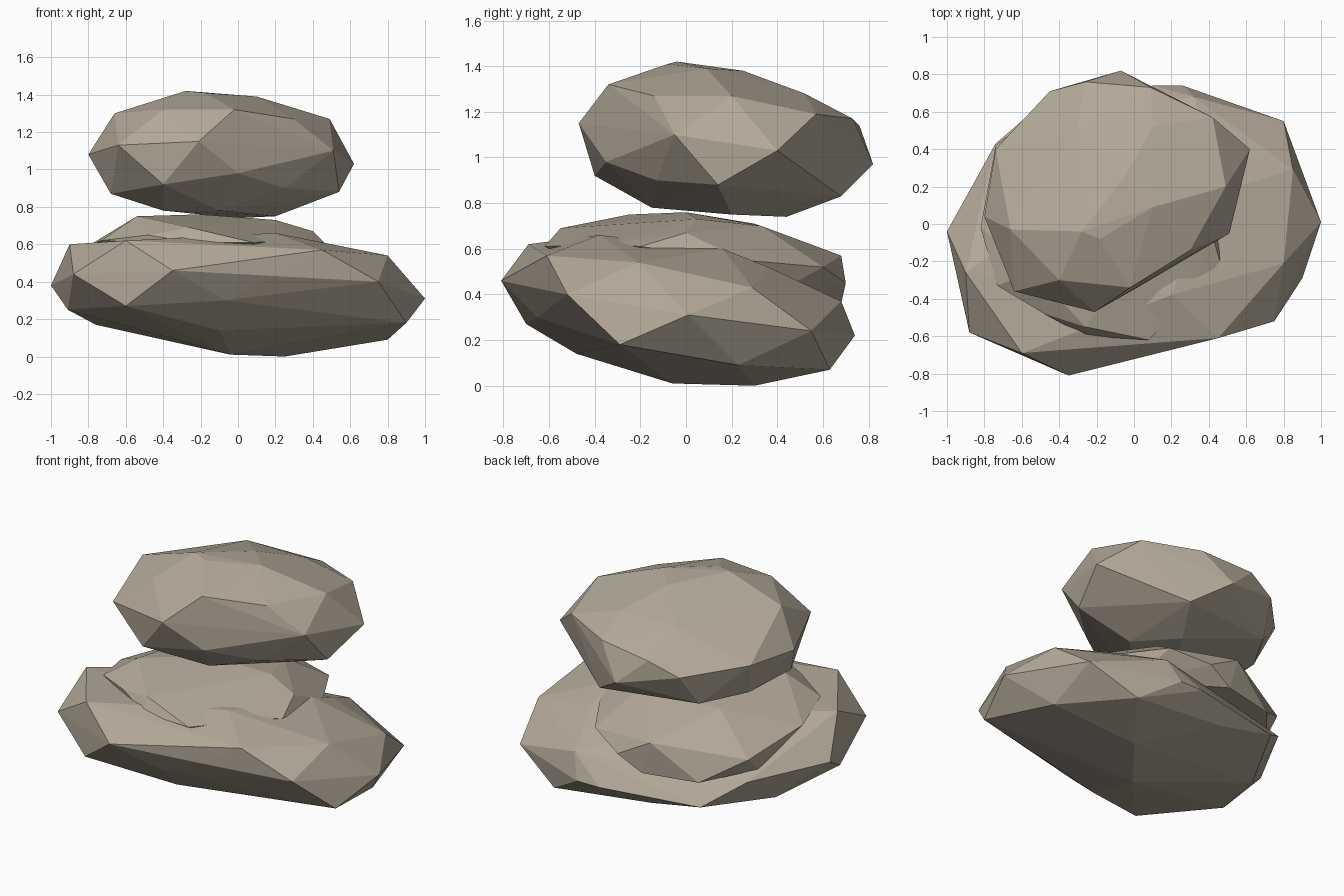
import bpy
import bmesh

# Remove the default cube only
default_cube = bpy.data.objects.get("Cube")
if default_cube:
    bpy.data.objects.remove(default_cube, do_unlink=True)


def make_material(name, color):
    """One flat colour for viewport and render."""
    material = bpy.data.materials.new(name)
    material.use_nodes = True
    material.diffuse_color = color
    shader = material.node_tree.nodes["Principled BSDF"]
    shader.inputs["Base Color"].default_value = color
    shader.inputs["Roughness"].default_value = .9
    return material


def make_stone(name, crown, girdle, base, material):
    """Wrap a faceted stone around its upper, widest and lower contours."""
    bm = bmesh.new()
    for contour in (crown, girdle, base):
        for point in contour:
            bm.verts.new(point)
    bmesh.ops.convex_hull(bm, input=bm.verts[:])
    # Drop points swallowed by the hull
    inside = [v for v in bm.verts if not v.link_faces]
    bmesh.ops.delete(bm, geom=inside, context="VERTS")
    bmesh.ops.recalc_face_normals(bm, faces=bm.faces[:])

    mesh = bpy.data.meshes.new(name)
    bm.to_mesh(mesh)
    bm.free()
    mesh.materials.append(material)
    stone = bpy.data.objects.new(name, mesh)
    bpy.context.collection.objects.link(stone)
    for polygon in mesh.polygons:
        polygon.use_smooth = False


stone_grey = make_material("warm grey stone", (.45, .395, .315, 1))

# Broad bottom stone, tipping down towards the back left
make_stone(
    "bottom_stone",
    crown=[
        (-.9, -.26, .6), (-.6, -.69, .62), (.45, -.61, .57),
        (.2, -.38, .66), (.8, -.21, .54), (.42, .16, .6),
        (.42, .36, .52), (-.4, .1, .6),
    ],
    girdle=[
        (-1, -.04, .38), (-.88, -.58, .44), (-.35, -.81, .46),
        (.2, -.67, .43), (.75, -.52, .4), (1, .01, .31),
        (.85, .29, .43), (.8, .55, .24), (.32, .68, .37),
        (.26, .74, .22), (.1, .74, .22), (-.53, .61, .21),
        (-.74, .43, .36),
    ],
    base=[
        (-.91, -.27, .25), (-.6, -.7, .27), (-.07, -.65, .3),
        (.9, -.29, .18), (.8, .23, .09), (.5, .63, .07),
        (-.17, .6, .14), (-.76, .17, .17), (-.1, -.48, .14),
        (-.04, -.06, .01), (.25, .3, 0),
    ],
    material=stone_grey,
)

# Thin middle stone, sunk into the bottom one
make_stone(
    "middle_stone",
    crown=[
        (-.54, -.25, .75), (-.2, 0, .76), (.2, .05, .73),
        (-.26, -.55, .69), (.1, .33, .7), (-.45, .3, .71),
        (.4, 0, .67),
    ],
    girdle=[
        (-.82, -.02, .58), (-.73, -.33, .62), (-.48, -.48, .65),
        (-.26, -.6, .61), (.08, -.62, .61), (.33, -.35, .62),
        (.46, -.2, .61), (.43, .25, .55), (.23, .6, .52),
        (0, .7, .45), (-.22, .68, .57), (-.74, .42, .5),
    ],
    base=[
        (-.5, -.2, .4), (.2, -.2, .42), (.3, .35, .38),
        (-.16, .68, .36), (-.51, .6, .36), (-.74, .32, .4),
    ],
    material=stone_grey,
)

# Rounded top stone, resting on the middle one
make_stone(
    "top_stone",
    crown=[
        (-.66, -.03, 1.3), (-.4, -.3, 1.32), (-.02, -.34, 1.32),
        (.3, -.14, 1.27), (-.18, -.08, 1.41), (-.28, -.04, 1.42),
        (.1, .09, 1.39), (-.05, .25, 1.38), (.49, .2, 1.27),
        (-.3, .52, 1.28), (.1, .52, 1.28),
    ],
    girdle=[
        (-.8, .04, 1.08), (-.64, -.36, 1.13), (-.21, -.47, 1.15),
        (.51, -.05, 1.1), (.62, .4, 1.03), (.42, .57, 1.19),
        (.09, .73, 1.17), (-.26, .76, 1.14), (-.07, .82, .97),
        (-.45, .71, 1.06), (-.74, .4, 1.1),
    ],
    base=[
        (-.68, -.1, .87), (-.4, -.4, .92), (0, -.35, .98),
        (.25, -.13, .9), (.54, .14, .88), (.14, .68, .83),
        (-.5, .58, .86), (-.66, .3, .87), (-.4, -.1, .78),
        (.2, .2, .75), (0, .44, .74), (-.1, -.15, .78),
    ],
    material=stone_grey,
)
